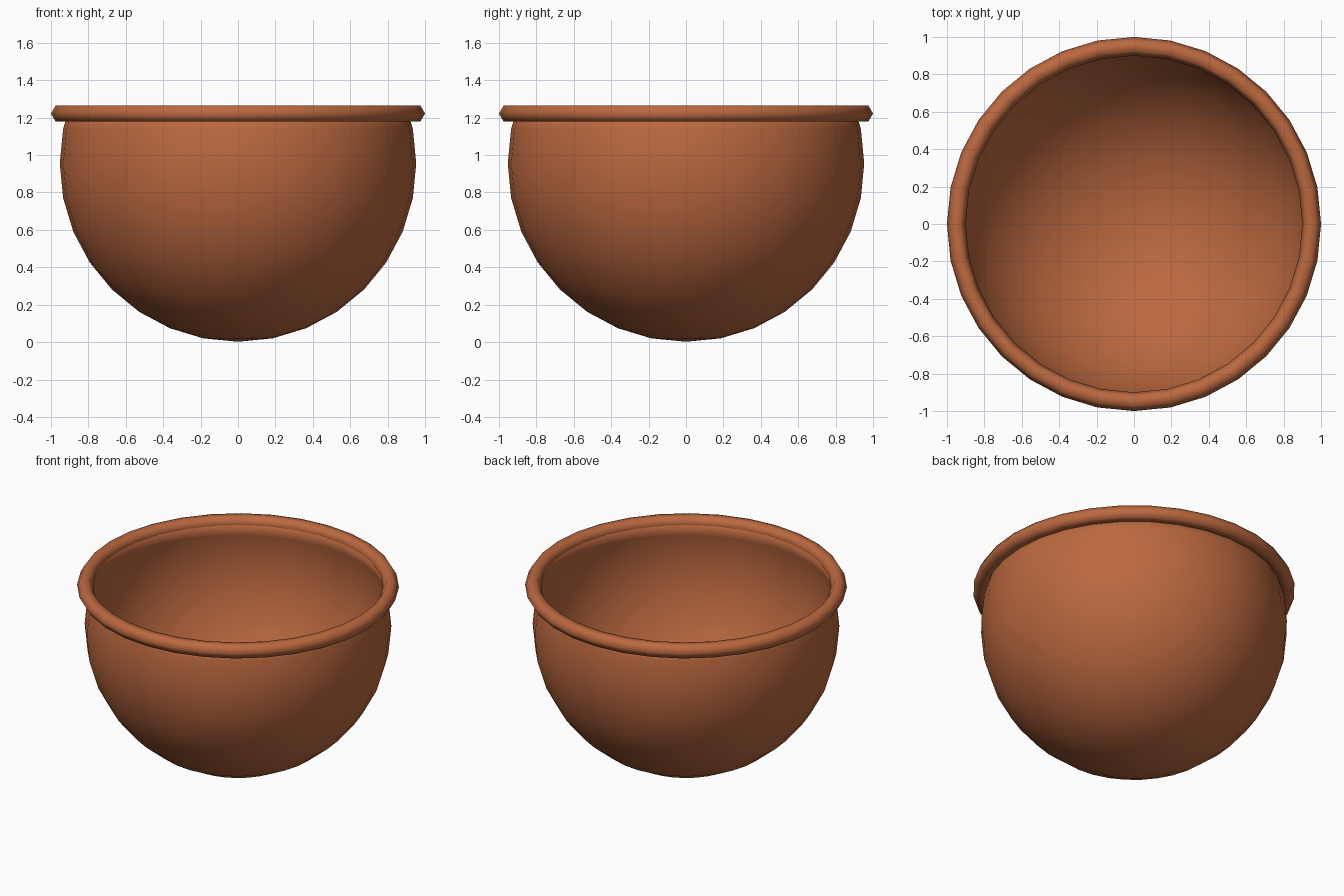
import bpy, bmesh, math

if "Cube" in bpy.data.objects:
    bpy.data.objects.remove(bpy.data.objects["Cube"])

clay = bpy.data.materials.new("terracotta")
clay.diffuse_color = (0.50, 0.14, 0.05, 1)
clay.use_nodes = True
clay.node_tree.nodes["Principled BSDF"].inputs["Base Color"].default_value = clay.diffuse_color

RIM_Z = 1.222


def finish(obj, name):
    obj.name = name
    obj.data.materials.append(clay)
    obj.data.shade_smooth()


# Bowl body: sphere cut open inside the rim, with a thin wall
bpy.ops.mesh.primitive_uv_sphere_add(segments=32, ring_count=16, radius=0.953,
                                     location=(0, 0, 0))
bowl = bpy.context.object
bm = bmesh.new()
bm.from_mesh(bowl.data)
bmesh.ops.translate(bm, verts=bm.verts, vec=(0, 0, 0.955))
bmesh.ops.bisect_plane(bm, geom=bm.verts[:] + bm.edges[:] + bm.faces[:],
                       plane_co=(0, 0, RIM_Z), plane_no=(0, 0, 1),
                       clear_outer=True)
bm.to_mesh(bowl.data)
bm.free()
finish(bowl, "bowl")
wall = bowl.modifiers.new("wall", 'SOLIDIFY')
wall.thickness = 0.01
wall.offset = -1

# Rolled rim: six-sided ring around the opening
bpy.ops.mesh.primitive_torus_add(major_segments=32, minor_segments=6,
                                 major_radius=0.95, minor_radius=0.05,
                                 location=(0, 0, RIM_Z))
finish(bpy.context.object, "rim")
